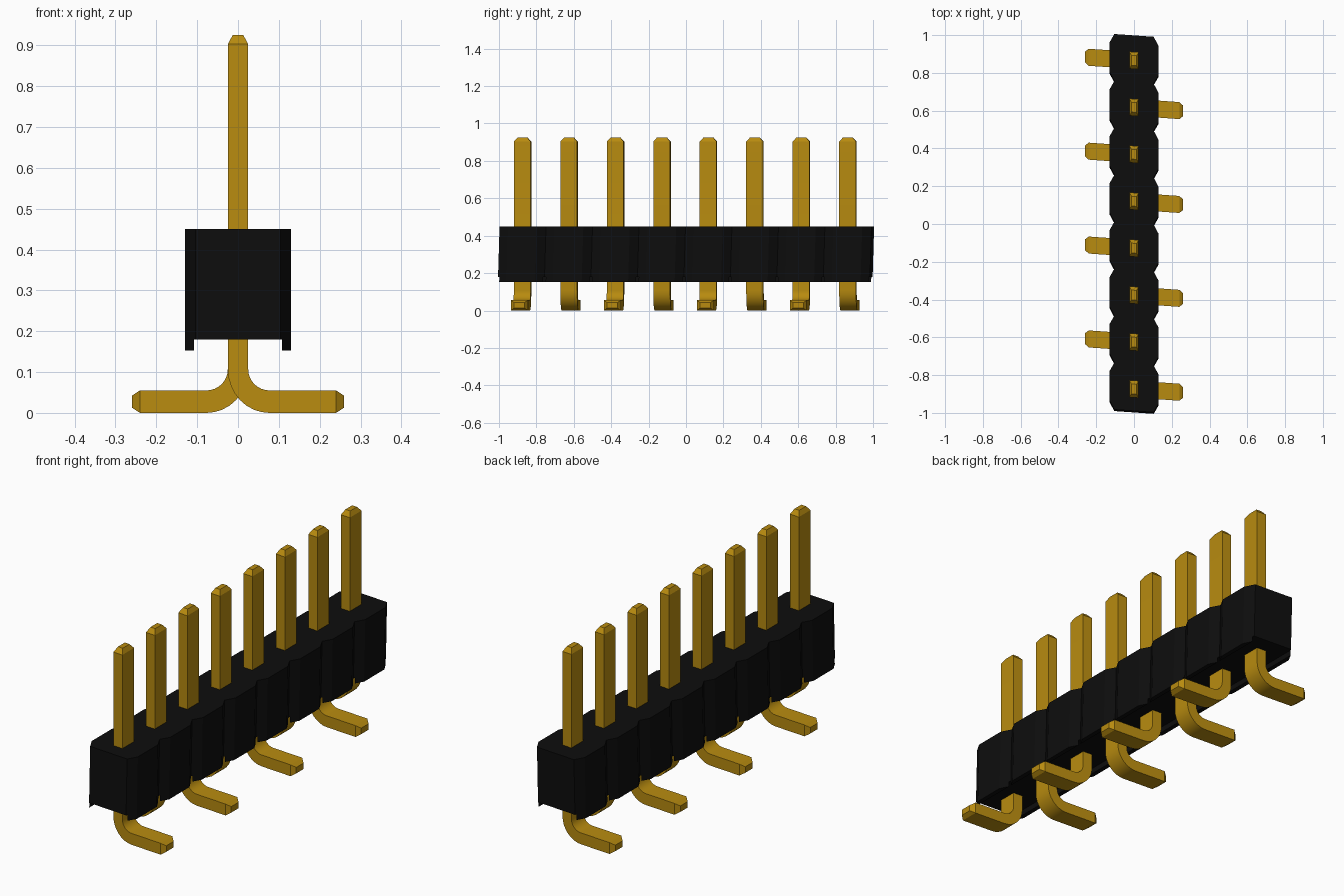
import bpy, bmesh, math

if "Cube" in bpy.data.objects:
    bpy.data.objects.remove(bpy.data.objects["Cube"], do_unlink=True)

COUNT, PITCH = 8, 0.2485
SKEW, LEAN = -0.07, 0.03      # slight slant of the whole part in y


def material(name, rgb):
    m = bpy.data.materials.new(name)
    m.use_nodes = True
    m.diffuse_color = (*rgb, 1)
    bsdf = next(n for n in m.node_tree.nodes if n.type == "BSDF_PRINCIPLED")
    bsdf.inputs["Base Color"].default_value = (*rgb, 1)
    return m


gold = material("gold", (0.48, 0.26, 0.005))
black = material("black plastic", (0.004, 0.004, 0.004))


def finish(name, bm, mat, lean=0.0, smooth=False):
    bmesh.ops.recalc_face_normals(bm, faces=bm.faces)
    for v in bm.verts:
        v.co.y += SKEW * v.co.x + lean * (v.co.z - 0.3)
    me = bpy.data.meshes.new(name)
    bm.to_mesh(me)
    bm.free()
    me.materials.append(mat)
    ob = bpy.data.objects.new(name, me)
    bpy.context.collection.objects.link(ob)
    if smooth:
        bpy.ops.object.select_all(action="DESELECT")
        ob.select_set(True)
        bpy.context.view_layer.objects.active = ob
        bpy.ops.object.shade_smooth_by_angle(angle=math.radians(20))
    return ob


def prism(bm, outline, z0, z1):
    face = bm.faces.new([bm.verts.new((x, y, z0)) for x, y in outline])
    new = bmesh.ops.extrude_face_region(bm, geom=[face])["geom"]
    for v in new:
        if isinstance(v, bmesh.types.BMVert):
            v.co.z = z1


def loft(bm, sections):
    # each section: inner point, outer point (x, z) and half width in y
    rings = [[bm.verts.new((p[0], y, p[1])) for p, y in
              ((a, -h), (a, h), (b, h), (b, -h))] for a, b, h in sections]
    for r, s in zip(rings, rings[1:]):
        for i in range(4):
            j = (i + 1) % 4
            bm.faces.new((r[i], r[j], s[j], s[i]))
    bm.faces.new(rings[0])
    bm.faces.new(rings[-1])


centres = [(i - (COUNT - 1) / 2) * PITCH for i in range(COUNT)]

# Housing: one continuous scalloped outline
HALF, FLAT, WIDE, NECK = PITCH / 2, 0.077, 0.13, 0.104
side = [(NECK, centres[0] - HALF)]
for c in centres:
    side += [(WIDE, c - FLAT), (WIDE, c + FLAT), (NECK, c + HALF)]
bm = bmesh.new()
prism(bm, side + [(-x, y) for x, y in reversed(side)], 0.18, 0.45)
finish("housing", bm, black, LEAN)

# Standoff rails under both long sides, one per segment
bm = bmesh.new()
RAIL = 0.108
for c in centres:
    for s in (-1, 1):
        prism(bm, [(s * RAIL, c - 0.117), (s * WIDE, c - FLAT),
                   (s * WIDE, c + FLAT), (s * RAIL, c + 0.117)], 0.153, 0.18)
finish("standoff_rails", bm, black, LEAN)

# Pins: tapered tip, straight shaft, bend and tapered foot, alternating sides
T, W = 0.025, 0.045
CX, CZ, RI, RO = 0.077, 0.107, 0.052, 0.102
for n, c in enumerate(centres):
    d = 1 if n % 2 == 0 else -1
    path = [((0.013, 0.925), (-0.013, 0.925), 0.026),
            ((T, 0.903), (-T, 0.903), W)]
    for k in range(9):
        a = math.pi / 2 * k / 8
        ca, sa = math.cos(a), math.sin(a)
        path.append(((CX - RI * ca, CZ - RI * sa),
                     (CX - RO * ca, CZ - CZ * sa), W))
    path += [((0.24, 0.055), (0.24, 0), W),
             ((0.26, 0.042), (0.26, 0.013), 0.028)]
    bm = bmesh.new()
    loft(bm, [((d * a[0], a[1]), (d * b[0], b[1]), h) for a, b, h in path])
    bmesh.ops.translate(bm, verts=bm.verts, vec=(0, c - 0.004, 0))
    finish(f"pin_{n + 1}", bm, gold, smooth=True)
